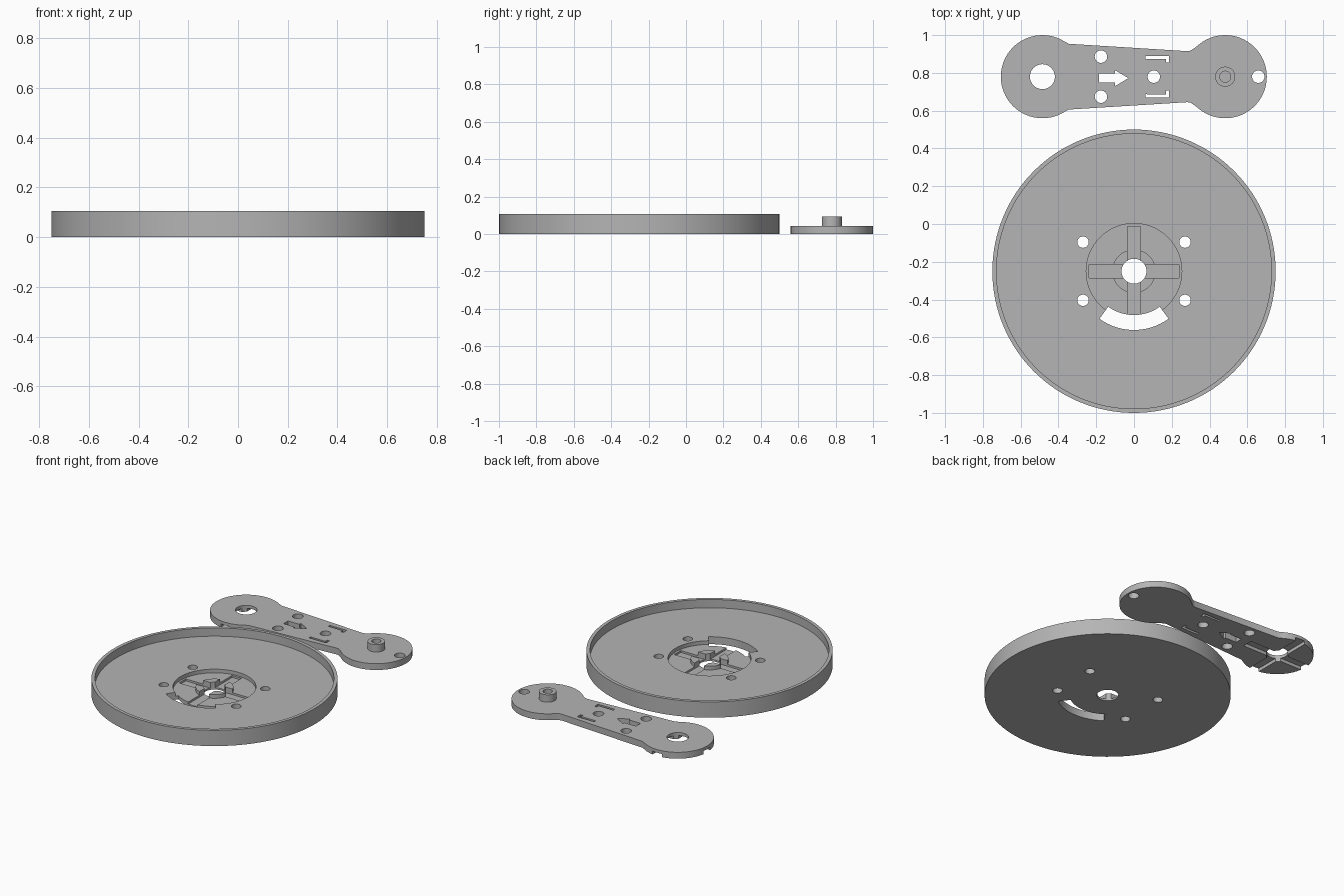
import bpy, bmesh
from math import sin, cos, radians

cube = bpy.data.objects.get("Cube")
if cube:
    bpy.data.objects.remove(cube, do_unlink=True)

grey = bpy.data.materials.new("plain grey")
grey.use_nodes = True
grey.diffuse_color = (0.46, 0.46, 0.46, 1)
grey.node_tree.nodes["Principled BSDF"].inputs["Base Color"].default_value = grey.diffuse_color


def arc(cx, cy, r, start, end, n):
    """Points on an arc, both ends included, angles in degrees."""
    steps = [radians(start + (end - start) * i / n) for i in range(n + 1)]
    return [(cx + r * cos(a), cy + r * sin(a)) for a in steps]


def circle(cx, cy, r, n=48):
    return arc(cx, cy, r, 0, 360, n)[:-1]


def plus(cx, cy, reach, half):
    """Outline of a cross with four equal arms."""
    quarter = [(reach, -half), (reach, half), (half, half)]
    points = []
    for _ in range(4):
        points += [(cx + x, cy + y) for x, y in quarter]
        quarter = [(-y, x) for x, y in quarter]
    return points


def prism(name, outline, low, high):
    """Extrude a flat outline between two heights."""
    bm = bmesh.new()
    base = bm.faces.new([bm.verts.new((x, y, low)) for x, y in outline])
    moved = bmesh.ops.extrude_face_region(bm, geom=[base])["geom"]
    top = [v for v in moved if isinstance(v, bmesh.types.BMVert)]
    bmesh.ops.translate(bm, verts=top, vec=(0, 0, high - low))
    bmesh.ops.recalc_face_normals(bm, faces=bm.faces)
    mesh = bpy.data.meshes.new(name)
    bm.to_mesh(mesh)
    bm.free()
    mesh.materials.append(grey)
    obj = bpy.data.objects.new(name, mesh)
    bpy.context.collection.objects.link(obj)
    return obj


def combine(obj, outline, low, high, operation="DIFFERENCE"):
    """Cut a prism from the part, or join one to it."""
    tool = prism("tool", outline, low, high)
    tool.hide_render = True
    mod = obj.modifiers.new("shape", "BOOLEAN")
    mod.operation, mod.solver, mod.object = operation, "EXACT", tool
    bpy.context.view_layer.objects.active = obj
    bpy.ops.object.modifier_apply(modifier=mod.name)
    bpy.data.objects.remove(tool, do_unlink=True)


def finish(obj):
    bpy.ops.object.select_all(action="DESELECT")
    obj.select_set(True)
    bpy.context.view_layer.objects.active = obj
    bpy.ops.object.shade_smooth_by_angle(angle=radians(30))


# Round tray with a raised rim
cy = -0.25
floor = 0.05
tray = prism("round_tray", circle(0, cy, 0.75, 128), 0, 0.106)
combine(tray, circle(0, cy, 0.728, 128), floor, 0.2)

# Sunken seat, hub and cross groove
combine(tray, circle(0, cy, 0.253, 64), 0.025, 0.2)
combine(tray, circle(0, cy, 0.115), 0.015, floor, "UNION")
combine(tray, plus(0, cy, 0.238, 0.035), 0.012, 0.2)
combine(tray, circle(0, cy, 0.066), -0.1, 0.2)

# Screw holes and curved slot
for x in (-0.27, 0.27):
    for y in (-0.154, 0.154):
        combine(tray, circle(x, cy + y, 0.03, 32), -0.1, 0.2)
slot = arc(0, cy, 0.311, 234, 306, 24) + arc(0, cy, 0.232, 306, 234, 24)
combine(tray, slot, -0.1, 0.2)
finish(tray)

# Link arm: two round ends joined by a tapering bar
ay, left, right = 0.78, -0.485, 0.483
thick = 0.043
neck = [(0.283, 0.135), (0.3, 0.138), (0.318, 0.15)]
outline = arc(left, ay, 0.22, 58, 302, 64)
outline += [(-0.345, ay - 0.174)] + [(x, ay - y) for x, y in neck]
outline += arc(right, ay, 0.22, -131, 131, 64)
outline += [(x, ay + y) for x, y in reversed(neck)] + [(-0.345, ay + 0.174)]
arm = prism("link_arm", outline, 0, thick)

# Pivot post with a blind hole
combine(arm, circle(right, ay, 0.053), 0.02, 0.093, "UNION")
combine(arm, circle(right, ay, 0.029, 32), thick, 0.2)

# Cross groove below the large hole
combine(arm, plus(left, ay, 0.238, 0.035), -0.1, 0.022)
combine(arm, circle(left, ay, 0.066), -0.1, 0.2)

# Small holes
for x, y in ((-0.175, 0.106), (-0.175, -0.106), (0.105, 0), (0.658, 0)):
    combine(arm, circle(x, ay + y, 0.033, 32), -0.1, 0.2)

# Arrow opening
half = [(-0.185, 0.024), (-0.1, 0.024), (-0.1, 0.042)]
arrow = half + [(-0.03, 0)] + [(x, -y) for x, y in reversed(half)]
combine(arm, [(x, ay - 0.008 + y) for x, y in arrow], -0.1, 0.2)

# Mirrored hooked slots
hook = [(0.06, 0.09), (0.072, 0.094), (0.17, 0.094), (0.17, 0.074),
        (0.186, 0.074), (0.186, 0.11), (0.06, 0.11)]
for side in (-1, 1):
    combine(arm, [(x, ay + side * y) for x, y in hook], -0.1, 0.2)
finish(arm)
